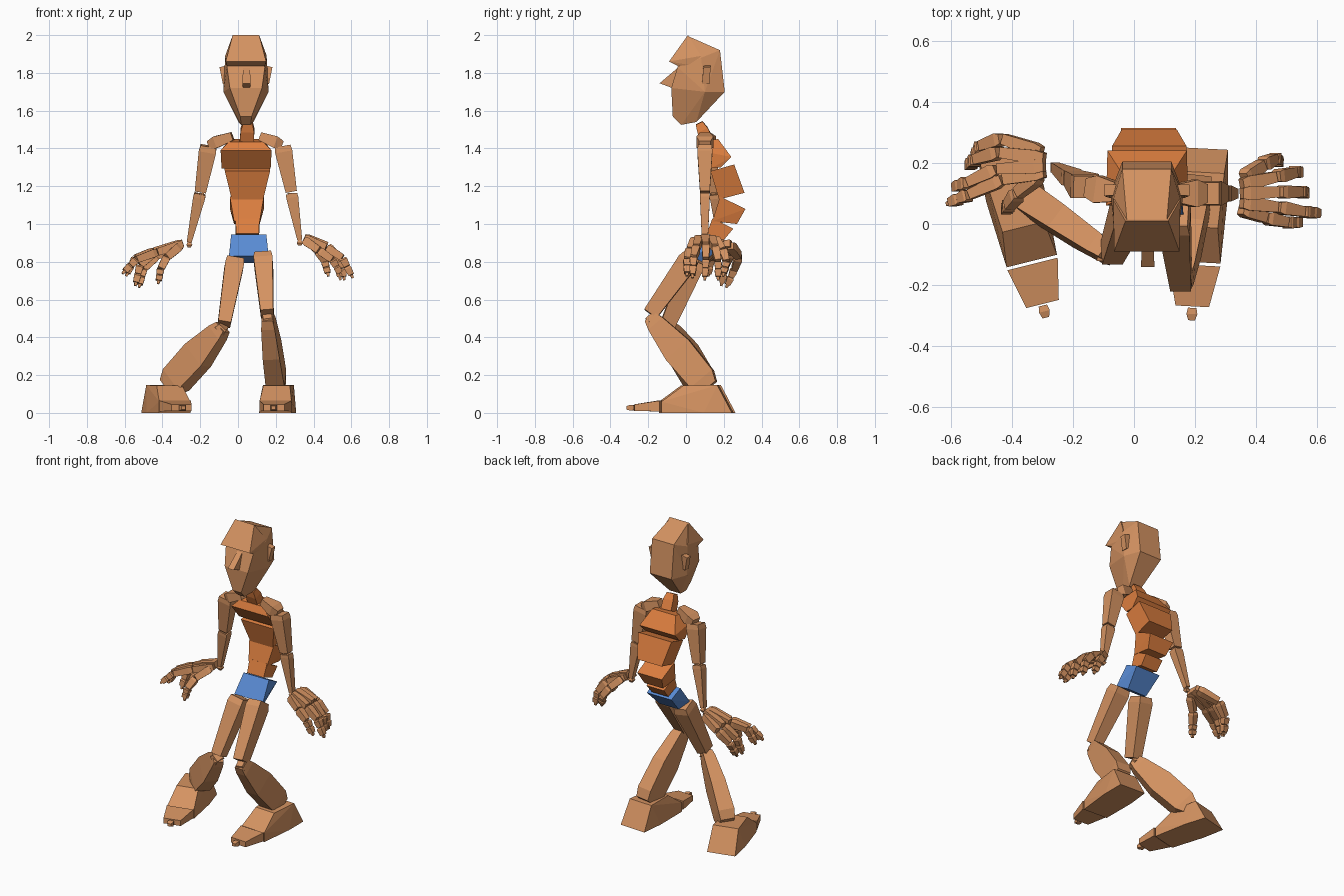
import bpy, bmesh, math
from mathutils import Vector


def material(name, col):
    m = bpy.data.materials.new(name)
    m.diffuse_color = (*col, 1)
    return m


SKIN = material("skin", (0.66, 0.29, 0.12))
TORSO = material("torso", (0.72, 0.21, 0.05))
BLUE = material("blue", (0.10, 0.26, 0.66))


def finish(bm, name, mat):
    bmesh.ops.recalc_face_normals(bm, faces=bm.faces)
    me = bpy.data.meshes.new(name)
    bm.to_mesh(me)
    bm.free()
    me.materials.append(mat)
    ob = bpy.data.objects.new(name, me)
    bpy.context.collection.objects.link(ob)
    return ob


def hull(name, pts, mat=SKIN):
    bm = bmesh.new()
    for p in pts:
        bm.verts.new(p)
    r = bmesh.ops.convex_hull(bm, input=bm.verts)
    junk = [v for v in r["geom_interior"] if isinstance(v, bmesh.types.BMVert)]
    bmesh.ops.delete(bm, geom=junk, context='VERTS')
    bmesh.ops.dissolve_limit(bm, angle_limit=math.radians(3), verts=bm.verts, edges=bm.edges)
    return finish(bm, name, mat)


def mirrored(cx, pts):
    return [(cx + s * x, y, z) for x, y, z in pts for s in (-1, 1)]


def bone(name, a, b, rings, deep=(0, 1, 0), mat=SKIN):
    """Box-section loft from a to b; rings = (t, half width, half depth)."""
    a, b = Vector(a), Vector(b)
    d = (b - a).normalized()
    v = Vector(deep)
    v = (v - d * v.dot(d)).normalized()
    u = d.cross(v)
    bm = bmesh.new()
    loops = [[bm.verts.new(a.lerp(b, t) + u * w * i + v * h * j)
              for i, j in ((-1, -1), (1, -1), (1, 1), (-1, 1))] for t, w, h in rings]
    for p, q in zip(loops, loops[1:]):
        for k in range(4):
            bm.faces.new((p[k], p[(k + 1) % 4], q[(k + 1) % 4], q[k]))
    bm.faces.new(loops[0])
    bm.faces.new(loops[-1])
    return finish(bm, name, mat)


def block(name, cx, prof, mat):
    """Torso block from a side profile of (half width, y, z)."""
    return hull(name, mirrored(cx, prof), mat)


# Pelvis, spine blocks, chest and neck
block("pelvis", 0.057, [(.09, .20, .90), (.093, .11, .945), (.105, .03, .83), (.07, .095, .793)], BLUE)
block("lower_spine", 0.05, [(.064, .14, 1.03), (.064, .25, .975), (.06, .20, .915), (.06, .11, .95)], TORSO)
block("waist", 0.047, [(.09, .18, 1.145), (.09, .315, 1.08), (.068, .27, 1.0), (.068, .14, 1.015)], TORSO)
block("ribcage", 0.05, [(.122, .255, 1.315), (.09, .31, 1.165), (.083, .175, 1.13), (.12, .13, 1.28)], TORSO)
block("chest", 0.043, [(.135, .06, 1.39), (.085, .17, 1.45), (.09, .08, 1.435), (.13, .24, 1.355),
                       (.125, .185, 1.30), (.13, .135, 1.295)], TORSO)
bone("neck", (.047, .115, 1.44), (.052, .07, 1.535), [(0, .038, .032), (.6, .036, .03), (1, .026, .02)], mat=TORSO)

# Head
CX = 0.042
hull("head", mirrored(CX, [
    (.065, .01, 1.995), (.08, .18, 1.92), (.08, .205, 1.70), (.12, .10, 1.70), (.11, .08, 1.88),
    (.10, -.045, 1.83), (.085, -.078, 1.72), (.03, -.07, 1.57), (.025, -.025, 1.525), (.04, .055, 1.54)]))
hull("brow", mirrored(CX, [(.107, -.09, 1.86), (.10, -.04, 1.835), (.07, .01, 2.0),
                           (.11, .08, 1.89), (.105, .03, 1.84)]))
hull("nose", mirrored(CX + .003, [(.018, -.04, 1.83), (.022, -.14, 1.745), (.018, -.06, 1.715), (.018, -.03, 1.73)]))
for n, s in (("right", -1), ("left", 1)):
    hull(n + "_ear", [(CX + s * x, y, z) for x, y, z in [
        (.10, .085, 1.75), (.10, .125, 1.75), (.10, .095, 1.84), (.10, .13, 1.84),
        (.122, .085, 1.74), (.122, .125, 1.74), (.14, .092, 1.83), (.14, .13, 1.83)]])

# Collar bones, arms and wrists
ARMS = {
    "right": [(-.03, .10, 1.465), (-.155, .12, 1.42), (-.20, .15, 1.165), (-.258, .185, .905)],
    "left": [(.115, .10, 1.465), (.235, .10, 1.42), (.283, .10, 1.165), (.327, .10, .915)]}
for n, (c, s, e, w) in ARMS.items():
    bone(n + "_collar", c, s, [(0, .022, .025), (.7, .032, .045), (1, .02, .03)])
    bone(n + "_upper_arm", s, e, [(.03, .042, .036), (.15, .046, .04), (.98, .03, .026)])
    bone(n + "_elbow", e, Vector(e) - Vector((0, 0, .015)), [(0, .022, .02), (1, .015, .015)])
    bone(n + "_forearm", e, w, [(.02, .03, .025), (.1, .032, .026), (1, .013, .016)])
    bone(n + "_wrist", w, Vector(w) - Vector((0, 0, .03)), [(0, .008, .008), (.5, .016, .016), (1, .008, .008)])

# Hands: each finger is a chain of four tapered boxes with a small tip
HANDS = {
    "left": [
        [(.36, .15, .92), (.42, .195, .86), (.46, .215, .80), (.475, .20, .74)],
        [(.35, .13, .925), (.465, .155, .875), (.525, .17, .80), (.54, .17, .72)],
        [(.35, .10, .93), (.475, .105, .885), (.545, .105, .81), (.56, .10, .72)],
        [(.35, .07, .925), (.47, .055, .875), (.555, .04, .82), (.60, .035, .73)],
        [(.35, .05, .915), (.43, .02, .86), (.50, .005, .81), (.54, .005, .74)]],
    "right": [
        [(-.30, .235, .885), (-.43, .28, .83), (-.50, .255, .76), (-.52, .22, .68)],
        [(-.29, .215, .90), (-.44, .235, .85), (-.52, .21, .78), (-.54, .19, .69)],
        [(-.29, .19, .90), (-.45, .18, .855), (-.545, .135, .82), (-.585, .12, .74)],
        [(-.29, .17, .895), (-.43, .145, .85), (-.54, .095, .81), (-.60, .07, .75)],
        [(-.31, .16, .88), (-.38, .10, .82), (-.41, .06, .76), (-.42, .045, .70)]]}
for n, fingers in HANDS.items():
    for i, f in enumerate(fingers):
        p = [Vector(q) for q in f]
        chain = [p[0], p[1], p[2], p[2].lerp(p[3], .5), p[3]]
        for k, (a, b) in enumerate(zip(chain, chain[1:])):
            r = .023 - .0015 * k
            bone(f"{n}_finger_{i + 1}_{k + 1}", a, b,
                 [(.02, r * .8, r * .75), (.2, r, r), (.97, r * .85, r * .75)])
        bone(f"{n}_fingertip_{i + 1}", p[3], p[3] + (p[3] - p[2]).normalized() * .018,
             [(0, .009, .009), (1, .006, .006)])

# Legs: hip, knee, ankle, calf depth direction
LEGS = {
    "right": [(-.015, .05, .81), (-.075, -.10, .46), (-.35, .085, .15), (-.55, .45, .70)],
    "left": [(.132, .03, .83), (.155, -.195, .515), (.205, .11, .15), (.05, .74, .67)]}
for n, (h, k, a, deep) in LEGS.items():
    bone(n + "_thigh", h, k, [(0, .045, .045), (.1, .05, .055), (.97, .034, .04)])
    bone(n + "_knee", k, Vector(k) + (Vector(a) - Vector(k)) * .06, [(0, .024, .024), (1, .03, .035)])
    bone(n + "_calf", k, a, [(.02, .03, .035), (.12, .036, .05), (.5, .045, .08), (.92, .05, .075), (1.04, .045, .05)], deep)

# Feet, toes and toe tips
FOOT = [(.09, .248, 0), (.082, .17, .147), (.07, -.01, .145), (.098, .10, 0), (.085, -.125, 0), (.085, -.125, .06)]
TOE = [(.085, -.135, .008), (.085, -.135, .065), (.055, -.27, .01), (.055, -.27, .045)]
TIP = [(.014, -.275, .015), (.018, -.295, .012), (.011, -.316, .018),
       (.014, -.275, .04), (.018, -.295, .042), (.011, -.316, .036)]
for n, ox, ang in (("right", -.365, 14), ("left", .205, -3)):
    ca, sa = math.cos(math.radians(ang)), math.sin(math.radians(ang))
    for part, pts in (("foot", FOOT), ("toes", TOE), ("toe_tip", TIP)):
        hull(f"{n}_{part}", [(ox + x * ca - y * sa, x * sa + y * ca, z) for x, y, z in mirrored(0, pts)])
